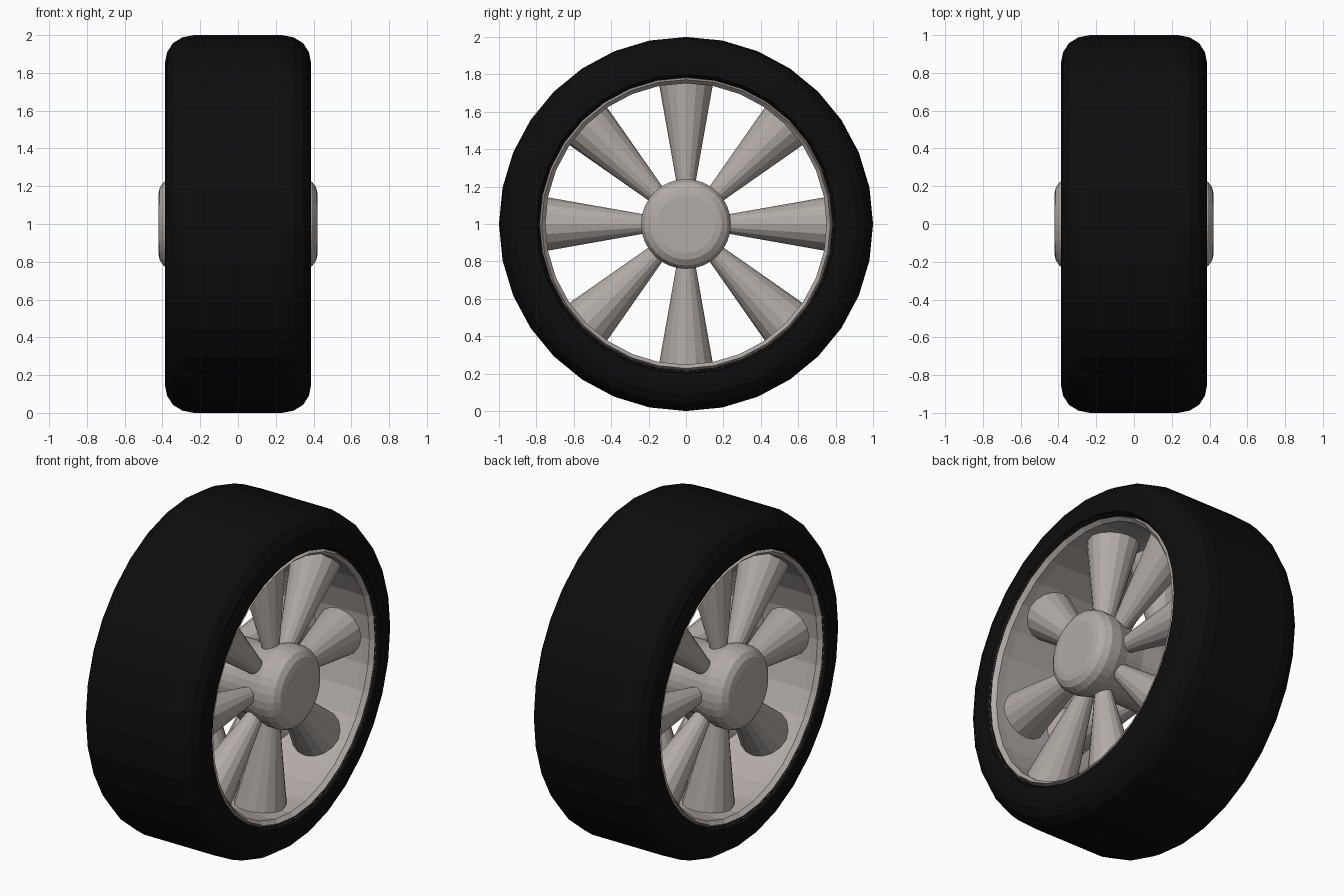
import bpy, bmesh
from math import sin, cos, pi
from mathutils import Vector, Matrix

if "Cube" in bpy.data.objects:
    bpy.data.objects.remove(bpy.data.objects["Cube"])

CENTRE = Vector((0, 0, 1))


def material(name, rgb):
    m = bpy.data.materials.new(name)
    m.diffuse_color = (*rgb, 1)
    m.use_nodes = True
    m.node_tree.nodes["Principled BSDF"].inputs["Base Color"].default_value = m.diffuse_color
    return m


RUBBER = material("rubber", (0.004, 0.004, 0.004))
METAL = material("metal", (0.45, 0.41, 0.385))


def finish(name, bm, mat):
    bmesh.ops.recalc_face_normals(bm, faces=bm.faces)
    mesh = bpy.data.meshes.new(name)
    bm.to_mesh(mesh)
    bm.free()
    mesh.materials.append(mat)
    ob = bpy.data.objects.new(name, mesh)
    ob.location = CENTRE
    bpy.context.collection.objects.link(ob)
    return ob


def lathe(name, half, mat, sides=32, inner=None):
    """Revolve a mirrored (x, radius) profile about the x axis."""
    def both(p):
        return p + [(-x, r) for x, r in reversed(p) if x > 0]
    profile = both(half)
    if inner:
        profile += both(inner)[::-1]
    bm = bmesh.new()
    rings = [[bm.verts.new((x, r * sin(2 * pi * i / sides), r * cos(2 * pi * i / sides)))
              for i in range(sides)] for x, r in profile]
    pairs = list(zip(rings, rings[1:]))
    if inner:
        pairs.append((rings[-1], rings[0]))
    else:
        bm.faces.new(rings[0])
        bm.faces.new(rings[-1])
    for a, b in pairs:
        for i in range(sides):
            j = (i + 1) % sides
            bm.faces.new((a[i], a[j], b[j], b[i]))
    return finish(name, bm, mat)


# Tyre with rounded shoulders
lathe("tyre", [(0.365, 0.785), (0.387, 0.80), (0.387, 0.85), (0.375, 0.91),
               (0.345, 0.957), (0.295, 0.988), (0.235, 1.0)], RUBBER,
      inner=[(0.365, 0.785), (0.34, 0.783)])

# Rim barrel with a flared lip
lathe("rim", [(0.34, 0.782), (0.37, 0.788)], METAL,
      inner=[(0.375, 0.772), (0.35, 0.752), (0.30, 0.755)])

# Hub with rounded caps and a slight waist
lathe("hub", [(0.422, 0.155), (0.415, 0.19), (0.393, 0.222), (0.355, 0.24),
              (0.29, 0.24), (0.22, 0.22), (0.10, 0.20)], METAL)

# Two rows of eight tapered spokes, leaning inward towards the rim
for side, label in ((1, "right"), (-1, "left")):
    for k in range(8):
        start, end = Vector((side * 0.225, 0, 0.16)), Vector((side * 0.15, 0, 0.765))
        axis = end - start
        bm = bmesh.new()
        bmesh.ops.create_cone(bm, cap_ends=True, segments=16, radius1=0.04,
                              radius2=0.147, depth=axis.length)
        turn = axis.to_track_quat('Z', 'Y').to_matrix().to_4x4()
        bm.transform(Matrix.Rotation(k * pi / 4, 4, 'X')
                     @ Matrix.Translation((start + end) / 2) @ turn)
        finish(f"spoke_{label}_{k + 1}", bm, METAL)
